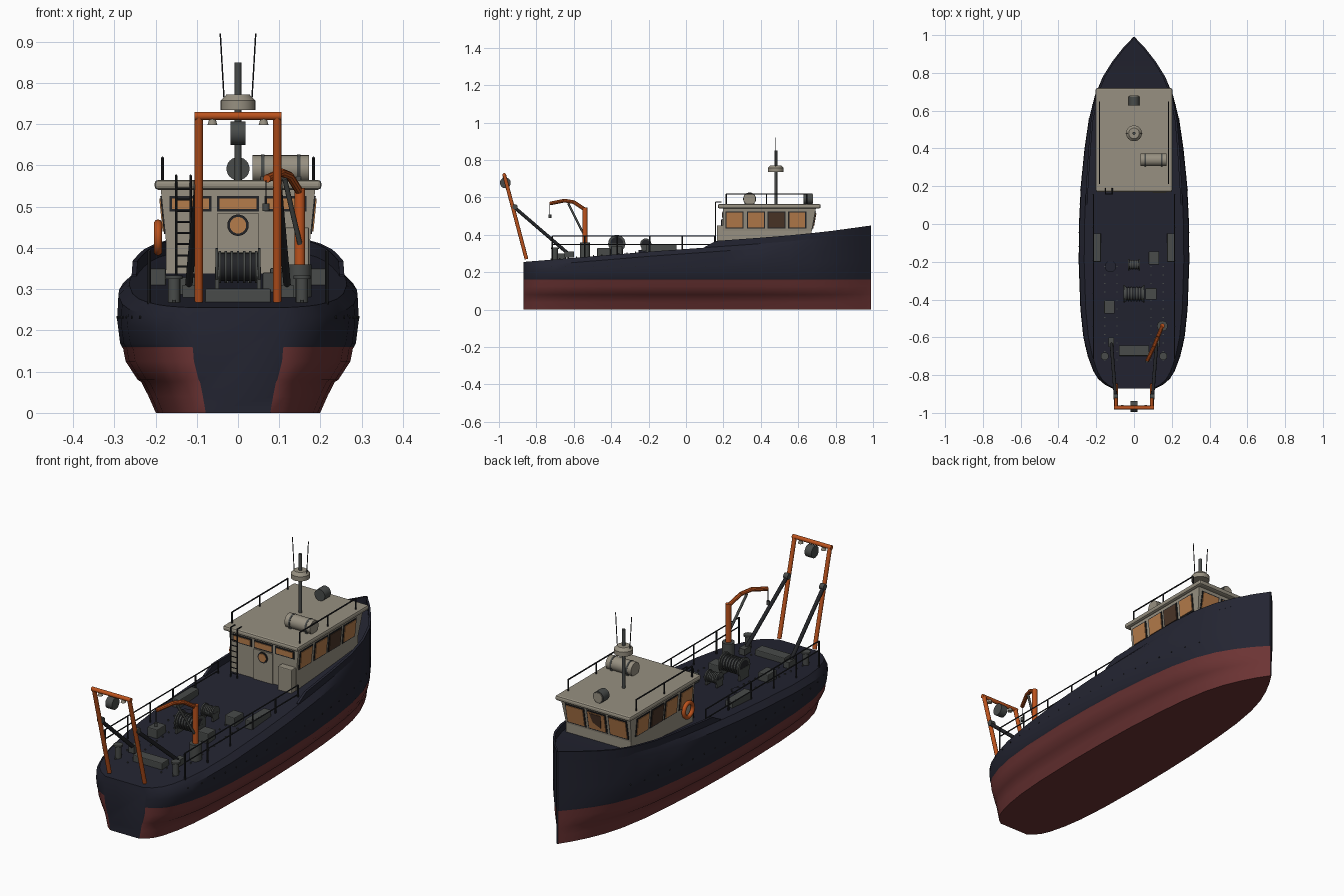
import bpy, bmesh, math
from mathutils import Vector

if "Cube" in bpy.data.objects:
    bpy.data.objects.remove(bpy.data.objects["Cube"])


def material(name, rgb):
    m = bpy.data.materials.new(name)
    m.use_nodes = True
    m.diffuse_color = (*rgb, 1)
    bsdf = m.node_tree.nodes["Principled BSDF"]
    bsdf.inputs["Base Color"].default_value = (*rgb, 1)
    bsdf.inputs["Roughness"].default_value = 0.7
    return m


NAVY = material("navy paint", (0.017, 0.018, 0.031))
RED = material("red bottom paint", (0.15, 0.034, 0.034))
CREAM = material("cream paint", (0.31, 0.28, 0.22))
ORANGE = material("safety orange", (0.5, 0.085, 0.012))
AMBER = material("amber glass", (0.46, 0.2, 0.07))
BROWN = material("shaded glass", (0.07, 0.035, 0.02))
GREY = material("deck gear grey", (0.065, 0.07, 0.067))
DARK = material("dark steel", (0.016, 0.017, 0.02))


def finish(name, bm, mats, smooth=True):
    bmesh.ops.recalc_face_normals(bm, faces=bm.faces)
    me = bpy.data.meshes.new(name)
    bm.to_mesh(me)
    bm.free()
    ob = bpy.data.objects.new(name, me)
    bpy.context.collection.objects.link(ob)
    for m in mats:
        me.materials.append(m)
    if smooth:
        bpy.ops.object.select_all(action="DESELECT")
        ob.select_set(True)
        bpy.context.view_layer.objects.active = ob
        bpy.ops.object.shade_smooth_by_angle(angle=math.radians(35))
    return ob


def loft(name, rings, mats, smooth=True, rule=None):
    """Skin closed rings and cap both ends."""
    bm = bmesh.new()
    vs = [[bm.verts.new(p) for p in r] for r in rings]
    n = len(vs[0])
    for a, b in zip(vs, vs[1:]):
        for i in range(n):
            j = (i + 1) % n
            bm.faces.new((a[i], a[j], b[j], b[i]))
    bm.faces.new(vs[0])
    bm.faces.new(vs[-1])
    bm.normal_update()
    for f in bm.faces if rule else ():
        f.material_index = rule(f)
    return finish(name, bm, mats, smooth)


def tube(name, a, b, r, mat, r2=None, sides=16):
    a, b = Vector(a), Vector(b)
    q = (b - a).to_track_quat("Z", "Y")
    ring = [Vector((math.cos(t), math.sin(t), 0)) for t in
            (2 * math.pi * i / sides for i in range(sides))]
    return loft(name, [[p + q @ (v * s) for v in ring]
                       for p, s in ((a, r), (b, r2 or r))], [mat])


def pipe(name, pts, r, mat):
    for a, b in zip(pts, pts[1:]):
        tube(name, a, b, r, mat, sides=10)


def box(name, c, size, mat, bevel=0.0):
    x, y, z = (s / 2 for s in size)
    rings = [[Vector(c) + Vector((sx * x, sy * y, sz * z)) for sx, sy in
              ((-1, -1), (1, -1), (1, 1), (-1, 1))] for sz in (-1, 1)]
    ob = loft(name, rings, [mat], False)
    if bevel:
        m = ob.modifiers.new("edge", "BEVEL")
        m.width, m.segments = bevel, 2
    return ob


def interp(table, y):
    for (a, u), (b, v) in zip(table, table[1:]):
        if y <= b:
            return u + (v - u) * (y - a) / (b - a)
    return table[-1][1]


# Hull: half beam and deck height along the length
BEAM = [(-.87, .115), (-.85, .155), (-.82, .19), (-.78, .215), (-.7, .245), (-.6, .268),
        (-.45, .284), (-.2, .293), (0, .291), (.2, .282), (.4, .262), (.55, .24),
        (.68, .207), (.78, .165), (.86, .115), (.93, .06), (.97, .022), (.99, .004)]
SHEER = [(-.87, .255), (-.5, .285), (-.2, .31), (.15, .335), (.5, .36), (.75, .385), (.99, .418)]
TOP = [(-.87, .9), (.3, .9), (.8, 1), (1, 1)]
LOW = [(0, .68), (.04, .74), (.075, .8), (.08, .83), (.125, .93), (.155, .95),
       (.16, .96), (.168, .975)]


def deck(y):
    return interp(SHEER, y)


def edge(y):
    return interp(BEAM, y) * interp(TOP, y)


def section(y):
    w, h = interp(BEAM, y), deck(y)
    half = [(z, k * w) for z, k in LOW]
    half += [(.168 + .4 * (h - .168), w), (h - .025, w * .99), (h, edge(y))]
    return [(-x, y, z) for z, x in reversed(half)] + [(x, y, z) for z, x in half]


def hull_paint(f):
    return 1 if f.calc_center_median().z < .16 and f.normal.y > -.98 else 0


loft("hull", [section(y) for y, _ in BEAM], [NAVY, RED], rule=hull_paint)

# Raised bulwark round the foredeck
FORE = [.1, .16] + [y for y, _ in BEAM if y > .16]
for s in (-1, 1):
    rings = []
    for y in FORE:
        x, z, h = edge(y), deck(y), .004 if y == .1 else .032
        inner = max(x - .012, 0)
        rings.append([(s * x, y, z - .01), (s * x, y, z + h),
                      (s * inner, y, z + h), (s * inner, y, z - .01)])
    loft("bulwark", rings, [NAVY])

# Rivet rows along the topsides and tie-down studs on deck
for s in (-1, 1):
    for i in range(20):
        y = -.72 + i * .075
        x = interp(BEAM, y)
        tube("hull_stud", (s * (x - .004), y, .232), (s * (x + .002), y, .232), .003, DARK, sides=6)
    for x in (.09, .155):
        for i in range(12):
            y = -.72 + i * .045
            tube("deck_stud", (s * x, y, deck(y)), (s * x, y, deck(y) + .006), .004, GREY, sides=6)

# Wheelhouse, flaring outward at window level
def wall(z):
    f = max(0, (z - .42) / .12)
    return .175 + .012 * f, .198, .672 + .022 * f


def house_ring(z):
    x, a, b = wall(z)
    return [(-x, a, z), (x, a, z), (x, b, z), (-x, b, z)]


loft("wheelhouse", [house_ring(z) for z in (.3, .42, .545)], [CREAM], False)
box("wheelhouse_roof", (0, .445, .553), (.405, .55, .024), CREAM, .009)


def window(place, u, width, lo, hi, out, glass):
    out = Vector(out)
    for name, g, d, m in (("window_frame", .006, .003, DARK), ("window_glass", 0, .006, glass)):
        c = [Vector(place(u + k * (width / 2 + g), z)) for k, z in
             ((-1, lo - g), (1, lo - g), (1, hi + g), (-1, hi + g))]
        loft(name, [c, [p + out * d for p in c]], [m], False)


for s in (-1, 1):
    for y, g in ((.26, AMBER), (.375, AMBER), (.483, BROWN), (.595, AMBER)):
        window(lambda u, z: (s * wall(z)[0], u, z), y, .085, .44, .52, (s, 0, 0), g)
for x in (-.115, 0, .115):
    window(lambda u, z: (u, wall(z)[2], z), x, .09, .435, .52, (0, 1, 0), AMBER)
    window(lambda u, z: (u, wall(z)[1], z), x, .09, .494, .52, (0, -1, 0), AMBER)
loft("front_glass_shade", [[(x, wall(z)[2] + d, z) for x, z in
     ((-.02, .45), (.02, .47), (.035, .515), (-.03, .515))] for d in (.004, .008)], [BROWN], False)

# Aft door, porthole, locker and ladder
box("aft_door", (0, .196, .4), (.1, .008, .17), CREAM)
tube("porthole_rim", (0, .194, .455), (0, .188, .455), .026, DARK, sides=24)
tube("porthole_glass", (0, .19, .455), (0, .186, .455), .02, AMBER, sides=24)
box("aft_locker", (.135, .185, .385), (.075, .04, .13), CREAM, .004)
for x in (-.15, -.115):
    pipe("ladder_rail", [(x, .158, .335), (x, .158, .575), (x, .19, .575)], .003, DARK)
for i in range(8):
    z = .355 + i * .027
    tube("ladder_rung", (-.15, .158, z), (-.115, .158, z), .0025, DARK, sides=8)

# Lifebuoy on the side wall
bpy.ops.mesh.primitive_torus_add(major_radius=.034, minor_radius=.01, major_segments=32,
                                 minor_segments=10, location=(-.194, .26, .425),
                                 rotation=(0, math.pi / 2, 0))
buoy = bpy.context.object
buoy.name = "lifebuoy"
buoy.data.materials.append(ORANGE)
bpy.ops.object.shade_smooth()

# Railings on the roof and the main deck
for s in (-1, 1):
    x = s * .183
    pipe("roof_rail", [(x, .215, .618), (x, .645, .618)], .0035, DARK)
    for y in (.215, .43, .645):
        tube("roof_post", (x, y, .56), (x, y, .618), .0035, DARK, sides=8)
    x = s * .215
    for lift in (0, -.045):
        pipe("deck_rail", [(x, -.715, .393 + lift), (x, .155, .393 + lift)], .003, DARK)
    for i in range(6):
        y = -.715 + i * .174
        tube("deck_post", (x, y, deck(y) - .01), (x, y, .393), .004, DARK, sides=8)

# Roof gear: mast, radar, whips, searchlight and raft canister
tube("mast", (0, .48, .56), (0, .48, .85), .008, GREY)
tube("radar_base", (0, .48, .735), (0, .48, .757), .042, CREAM, sides=32)
tube("radar_cap", (0, .48, .757), (0, .48, .772), .042, CREAM, .028, 32)
for s in (-1, 1):
    tube("whip_aerial", (s * .034, .48, .765), (s * .043, .48, .92), .002, DARK, sides=6)
tube("searchlight_post", (0, .65, .56), (0, .65, .58), .01, GREY)
tube("searchlight", (0, .628, .592), (0, .675, .592), .028, GREY, sides=24)
tube("searchlight_lens", (0, .674, .592), (0, .679, .592), .024, CREAM, sides=24)
tube("raft_canister", (.035, .34, .592), (.172, .34, .592), .033, CREAM, sides=24)
for x in (.06, .147):
    tube("raft_strap", (x - .004, .34, .592), (x + .004, .34, .592), .0345, GREY, sides=24)
    box("raft_cradle", (x, .34, .568), (.012, .055, .012), GREY)

# Stern gantry with struts, lamps and hanging block
for s in (-1, 1):
    x = s * .095
    tube("gantry_leg", (x, -.853, .27), (x, -.972, .722), .01, ORANGE)
    tube("gantry_strut", (s * .098, -.915, .545), (s * .12, -.63, .3), .009, DARK)
    tube("strut_joint", (s * .085, -.915, .55), (s * .108, -.915, .55), .014, GREY)
    box("strut_foot", (s * .12, -.625, .295), (.03, .05, .03), GREY)
    tube("gantry_lamp", (s * .062, -.97, .712), (s * .062, -.97, .698), .008, CREAM, .012)
    tube("bollard", (s * .155, -.7, .265), (s * .155, -.7, .325), .015, GREY)
    tube("bollard_cap", (s * .155, -.7, .325), (s * .155, -.7, .333), .021, GREY)
tube("gantry_bar", (-.105, -.972, .72), (.105, -.972, .72), .01, ORANGE)
tube("hanging_block", (-.018, -.966, .678), (.018, -.966, .678), .029, GREY, sides=24)

# Deck crane
tube("crane_base", (.15, -.54, .28), (.15, -.54, .36), .028, GREY)
tube("crane_post", (.15, -.54, .36), (.15, -.54, .545), .013, ORANGE)
pipe("crane_boom", [(.15, -.54, .535), (.125, -.6, .575), (.105, -.65, .583), (.07, -.725, .568)],
     .01, ORANGE)
tube("crane_ram", (.15, -.55, .41), (.113, -.63, .568), .006, GREY)
tube("crane_wire", (.068, -.728, .565), (.068, -.728, .505), .0015, DARK, sides=6)
tube("crane_hook", (.068, -.728, .49), (.068, -.728, .508), .008, GREY)

# Winches with flanged, ribbed drums
for name, y, r, half in (("trawl_winch", -.37, .046, .055), ("small_winch", -.215, .03, .032)):
    z = deck(y) + r + .012
    tube(name + "_drum", (-half, y, z), (half, y, z), r * .75, DARK, sides=24)
    for s in (-1, 1):
        tube(name + "_flange", (s * half, y, z), (s * (half - .007), y, z), r, GREY, sides=24)
        box(name + "_stand", (s * (half - .004), y, z - r * .6), (.01, r * 1.5, r * 1.2), GREY)
    for i in range(7):
        x = half * .8 * (i - 3) / 3
        tube(name + "_rope", (x - .003, y, z), (x + .003, y, z), r * .85, GREY, sides=24)

# Lockers, hatches and machinery boxes
for x, y, w, d, h in ((-.195, -.125, .04, .15, .035), (.195, -.125, .04, .15, .035),
                      (.105, -.18, .055, .07, .04), (.09, -.37, .06, .06, .045),
                      (-.13, -.44, .055, .07, .04), (0, -.67, .16, .055, .03)):
    box("deck_box", (x, y, deck(y) + h / 2 - .005), (w, d, h + .01), GREY, .004)
tube("deck_hatch", (-.125, -.225, .3), (-.125, -.225, .318), .03, NAVY, sides=24)
